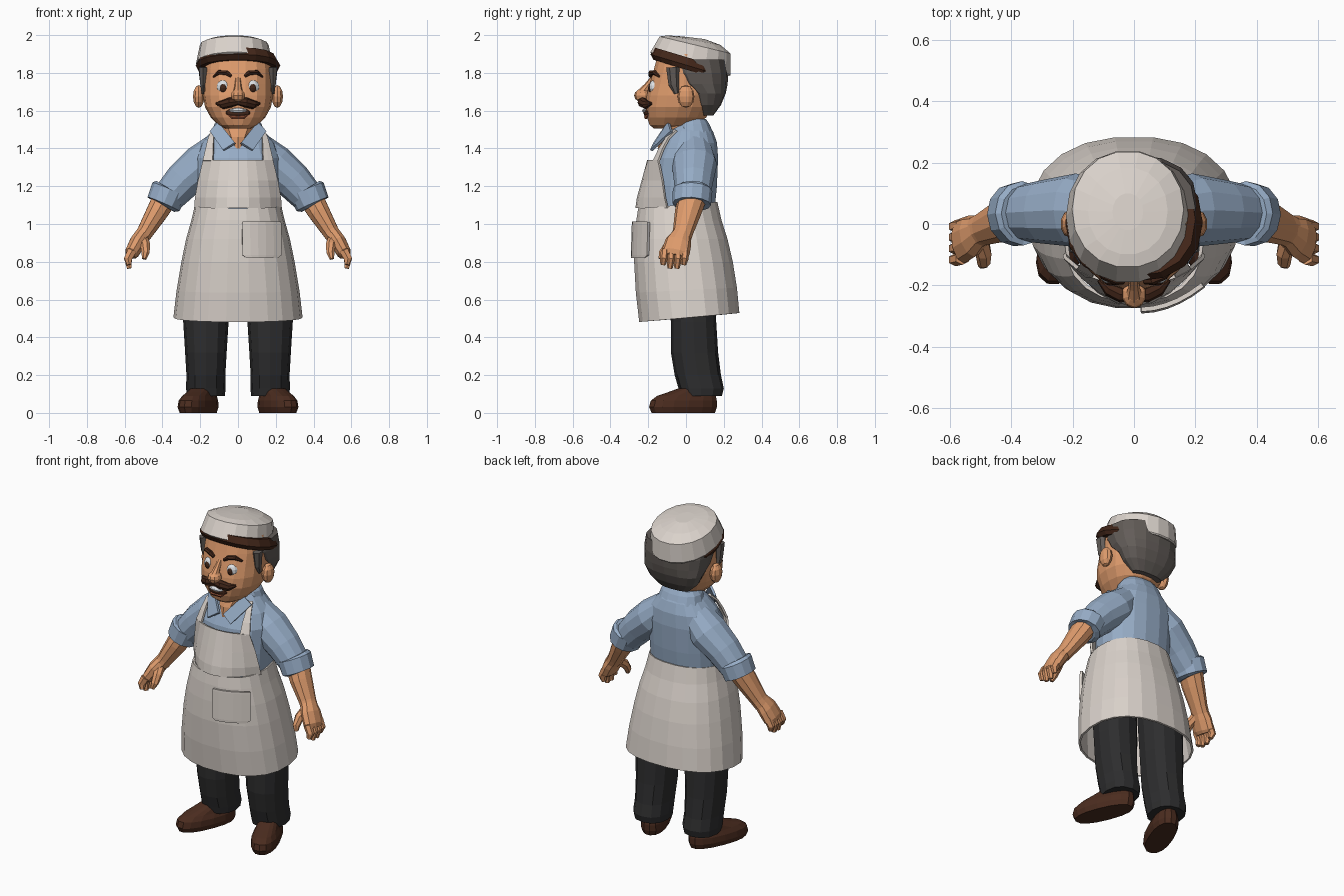
import bpy, bmesh, math
from mathutils import Vector, Matrix


def material(name, r, g, b):
    m = bpy.data.materials.new(name)
    lin = [((c / 255 + 0.055) / 1.055) ** 2.4 for c in (r, g, b)]
    m.diffuse_color = (*lin, 1)
    return m


CREAM = material("cream cloth", 218, 210, 203)
BLUE = material("blue cotton", 150, 172, 198)
SKIN = material("skin", 222, 155, 108)
BLACK = material("black trousers", 45, 45, 46)
LEATHER = material("brown leather", 75, 44, 31)
GREY = material("grey hair", 98, 92, 88)
BROWN = material("dark brown hair", 66, 38, 25)
WHITE = material("eye white", 222, 226, 230)
LIP = material("lip", 150, 84, 58)


def add(name, bm, mat, mirror=False, thick=0):
    bmesh.ops.recalc_face_normals(bm, faces=bm.faces)
    me = bpy.data.meshes.new(name)
    bm.to_mesh(me)
    bm.free()
    me.materials.append(mat)
    ob = bpy.data.objects.new(name, me)
    bpy.context.collection.objects.link(ob)
    if thick:
        ob.modifiers.new("thickness", 'SOLIDIFY').thickness = thick
    if mirror:
        ob.modifiers.new("mirror", 'MIRROR').use_mirror_merge = False
    return ob


def skin_rings(rings, caps=(True, True)):
    """Bridge equal-length point loops into a surface."""
    bm = bmesh.new()
    loops = [[bm.verts.new(p) for p in r] for r in rings]
    n = len(loops[0])
    for a, b in zip(loops, loops[1:]):
        for i in range(n):
            j = (i + 1) % n
            bm.faces.new((a[i], a[j], b[j], b[i]))
    for use, loop in zip(caps, (loops[0], loops[-1])):
        if use:
            bm.faces.new(loop)
    return bm


def loft(name, mat, rings, n=18, cx=0, slope=0, p=2.3, caps=(True, True), mtx=None, **kw):
    """Stack of rounded outlines: (z, half width, y front, y back[, own slope])."""
    def power(c):
        return math.copysign(abs(c) ** (2 / p), c)
    out = []
    for z, hw, y0, y1, *own in rings:
        s, cy, ry = (own[0] if own else slope), (y0 + y1) / 2, (y1 - y0) / 2
        ring = []
        for i in range(n):
            a = 2 * math.pi * i / n
            y = cy + ry * power(math.sin(a))
            ring.append(Vector((cx + hw * power(math.cos(a)), y, z + s * (y - cy))))
        out.append([mtx @ v for v in ring] if mtx else ring)
    return add(name, skin_rings(out, caps), mat, **kw)


def tube(name, mat, pts, n=10, **kw):
    """Limb along a path: (x, y, z, radius along y, other radius)."""
    c = [Vector(q[:3]) for q in pts]
    out = []
    for i, q in enumerate(pts):
        t = (c[min(i + 1, len(c) - 1)] - c[max(i - 1, 0)]).normalized()
        ref = Vector((0, 1, 0)) if abs(t.y) < 0.9 else Vector((0, 0, 1))
        a = (ref - t * ref.dot(t)).normalized()
        b = t.cross(a)
        out.append([c[i] + a * q[3] * math.cos(w) + b * q[-1] * math.sin(w)
                    for w in (2 * math.pi * k / n for k in range(n))])
    return add(name, skin_rings(out), mat, **kw)


def ball(name, mat, loc, size, seg=12, **kw):
    bm = bmesh.new()
    bmesh.ops.create_uvsphere(bm, u_segments=seg, v_segments=seg // 2 + 1, radius=1,
                              matrix=Matrix.Translation(loc) @ Matrix.Diagonal((*size, 1)))
    return add(name, bm, mat, **kw)


def sheet(name, mat, rows, n=8, x_ref=0, **kw):
    """Cloth panel: rows of (z, x start, x end, y at x_ref, curvature)."""
    bm = bmesh.new()
    grid = []
    for z, x0, x1, y, k in rows:
        xs = [x0 + (x1 - x0) * i / n for i in range(n + 1)]
        grid.append([bm.verts.new((x, y + k * (x - x_ref) ** 2, z)) for x in xs])
    for a, b in zip(grid, grid[1:]):
        for i in range(n):
            bm.faces.new((a[i], a[i + 1], b[i + 1], b[i]))
    return add(name, bm, mat, **kw)


# shoes, turned outwards
foot = Matrix.Translation((0.205, 0, 0)) @ Matrix.Rotation(math.radians(22), 4, 'Z')
loft("shoes", LEATHER, [(0, 0.07, -0.195, 0.165), (0.03, 0.08, -0.21, 0.175),
     (0.065, 0.077, -0.2, 0.175), (0.09, 0.065, -0.165, 0.17),
     (0.11, 0.06, -0.1, 0.165), (0.13, 0.055, -0.04, 0.16)], n=16, mtx=foot, mirror=True)

# trousers
legs = loft("trouser_legs", BLACK, [(0.09, 0.1, -0.03, 0.19), (0.13, 0.105, -0.04, 0.2),
     (0.2, 0.103, -0.06, 0.185), (0.32, 0.11, -0.08, 0.17), (0.48, 0.12, -0.08, 0.16),
     (0.75, 0.125, -0.1, 0.15)], n=12, cx=0.17, mirror=True)

# shirt body, sleeves, cuffs
loft("shirt_body", BLUE, [(0.95, 0.2, -0.17, 0.14), (1.06, 0.215, -0.18, 0.152),
     (1.2, 0.22, -0.19, 0.166), (1.35, 0.225, -0.17, 0.172), (1.43, 0.195, -0.13, 0.166),
     (1.49, 0.14, -0.1, 0.145), (1.53, 0.1, -0.06, 0.115)])
tube("sleeves", BLUE, [(0.1, 0.04, 1.4, 0.1, 0.09), (0.19, 0.045, 1.315, 0.12, 0.11),
     (0.29, 0.04, 1.23, 0.105, 0.1), (0.38, 0.035, 1.13, 0.09, 0.085)], n=12, mirror=True)
tube("cuffs", BLUE, [(0.36, 0.035, 1.185, 0.09, 0.085), (0.363, 0.035, 1.18, 0.105, 0.098),
     (0.395, 0.03, 1.105, 0.102, 0.092), (0.398, 0.03, 1.1, 0.075, 0.07)], n=12, mirror=True)

# collar band and folded points, with the open neck
loft("neck", SKIN, [(1.4, 0.02, -0.15, 0), (1.46, 0.065, -0.142, 0.06), (1.51, 0.095, -0.12, 0.085),
                    (1.6, 0.1, -0.1, 0.09)], n=12)
loft("collar_band", BLUE, [(1.48, 0.14, -0.065, 0.148), (1.53, 0.125, -0.05, 0.125),
                           (1.555, 0.105, -0.03, 0.108)], n=14)
bm = bmesh.new()
bm.faces.new([bm.verts.new(v) for v in ((0.1, -0.085, 1.535), (0.012, -0.16, 1.425),
                                      (0.075, -0.178, 1.385), (0.145, -0.07, 1.485))])
add("collar_points", bm, BLUE, mirror=True, thick=0.015)

# forearms and hands
tube("forearms", SKIN, [(0.385, 0.035, 1.14, 0.075, 0.068), (0.43, 0.01, 1.06, 0.07, 0.06),
     (0.49, -0.015, 0.96, 0.055, 0.046), (0.51, -0.025, 0.93, 0.055, 0.044)], mirror=True)
tube("palms", SKIN, [(0.5, -0.02, 0.95, 0.05, 0.042), (0.53, -0.04, 0.905, 0.07, 0.045),
     (0.56, -0.055, 0.85, 0.075, 0.04), (0.568, -0.058, 0.83, 0.06, 0.03)], mirror=True)
for i, (y, tip) in enumerate([(-0.112, 0.785), (-0.075, 0.765), (-0.038, 0.765), (-0.003, 0.785)]):
    tube(f"finger_{i + 1}", SKIN, [(0.56, y, 0.86, 0.021, 0.027), (0.583, y - 0.005, 0.815, 0.021, 0.024),
         (0.575, y - 0.01, tip, 0.014, 0.014)], n=6, mirror=True)
tube("thumbs", SKIN, [(0.505, -0.04, 0.925, 0.03, 0.03), (0.49, -0.095, 0.885, 0.027, 0.027),
     (0.49, -0.125, 0.845, 0.022, 0.022), (0.497, -0.135, 0.815, 0.012, 0.012)], n=7, mirror=True)

# apron skirt, bib, straps, pocket
loft("apron_skirt", CREAM, [(0.505, 0.342, -0.25, 0.285, 0.09), (0.65, 0.325, -0.268, 0.272, 0.05),
     (0.8, 0.3, -0.277, 0.25), (0.92, 0.275, -0.273, 0.222), (1.02, 0.247, -0.265, 0.19),
     (1.1, 0.228, -0.255, 0.168, 0.08)], n=22, caps=(False, False), thick=0.012)
sheet("apron_bib", CREAM, [(1.085, -0.232, 0.232, -0.268, 3.1), (1.14, -0.228, 0.228, -0.26, 2.8),
      (1.23, -0.212, 0.212, -0.235, 2.4), (1.34, -0.185, 0.185, -0.205, 1.6)], thick=0.012)
sheet("apron_straps", CREAM, [(1.335, 0.135, 0.187, -0.205, 1.6), (1.4, 0.132, 0.172, -0.175, 1.7),
      (1.46, 0.13, 0.158, -0.14, 1.9), (1.5, 0.115, 0.14, -0.09, 1.9)], n=2, mirror=True, thick=0.012)
sheet("apron_pocket", CREAM, [(0.82, 0.045, 0.21, -0.291, 1.9), (0.835, 0.025, 0.232, -0.292, 1.9),
      (1.0, 0.022, 0.23, -0.287, 1.9), (1.012, 0.025, 0.227, -0.286, 1.9)],
      n=5, x_ref=0.02, thick=0.015)

# head and ears
loft("head", SKIN, [(1.505, 0.065, -0.17, -0.02), (1.525, 0.105, -0.195, 0.06),
     (1.565, 0.145, -0.208, 0.11), (1.62, 0.175, -0.216, 0.14), (1.68, 0.185, -0.21, 0.16),
     (1.74, 0.183, -0.195, 0.17), (1.82, 0.183, -0.172, 0.17), (1.9, 0.17, -0.15, 0.16)], n=18)
ball("ears", SKIN, (0.208, 0.0, 1.675), (0.032, 0.045, 0.06), seg=10, mirror=True)

# hair: grey back and sides, brown band under the hat
loft("back_hair", GREY, [(1.575, 0.1, 0.08, 0.145), (1.63, 0.16, 0.045, 0.185),
     (1.69, 0.19, 0.02, 0.21), (1.74, 0.2, -0.05, 0.22), (1.8, 0.207, -0.09, 0.225),
     (1.87, 0.2, -0.11, 0.215)], n=16)
tube("sideburns", GREY, [(0.185, -0.07, 1.83, 0.035, 0.025), (0.185, -0.065, 1.74, 0.028, 0.017),
                         (0.185, -0.05, 1.69, 0.012, 0.008)], n=6, mirror=True)
loft("brown_fringe", BROWN, [(1.815, 0.212, -0.172, 0.19), (1.84, 0.224, -0.188, 0.2),
                             (1.88, 0.2, -0.17, 0.2)], n=16, slope=-0.3)

# hat, tipped backwards
loft("hat", CREAM, [(1.842, 0.195, -0.185, 0.235, -0.28), (1.85, 0.202, -0.192, 0.24, -0.28),
     (1.948, 0.182, -0.142, 0.238, -0.24), (1.973, 0.13, -0.1, 0.185, -0.18),
     (1.986, 0.05, -0.02, 0.1, -0.12)], n=18, cx=-0.02, p=2.1)

# face
ball("nose", SKIN, (0, -0.23, 1.68), (0.04, 0.045, 0.035), seg=10)
tube("nose_bridge", SKIN, [(0, -0.175, 1.77, 0.015, 0.015), (0, -0.205, 1.73, 0.018, 0.018),
                           (0, -0.235, 1.69, 0.028, 0.028)], n=8)
ball("eyes", WHITE, (0.077, -0.166, 1.725), (0.036, 0.03, 0.038), mirror=True)
ball("irises", BROWN, (0.078, -0.184, 1.72), (0.02, 0.017, 0.024), seg=10, mirror=True)
tube("eyebrows", BROWN, [(0.035, -0.187, 1.782, 0.01), (0.06, -0.186, 1.8, 0.014),
     (0.1, -0.168, 1.803, 0.013), (0.13, -0.14, 1.78, 0.006)], n=6, mirror=True)
tube("moustache", BROWN, [(0, -0.232, 1.648, 0.018), (0.04, -0.23, 1.644, 0.027),
     (0.08, -0.212, 1.632, 0.024), (0.115, -0.182, 1.638, 0.007)], n=8, mirror=True)
ball("mouth", BROWN, (0, -0.2, 1.59), (0.065, 0.025, 0.03))
ball("teeth", WHITE, (0, -0.21, 1.6), (0.048, 0.022, 0.014), seg=10)
tube("lower_lip", LIP, [(-0.06, -0.195, 1.585, 0.006), (-0.03, -0.212, 1.566, 0.011),
     (0.03, -0.212, 1.566, 0.011), (0.06, -0.195, 1.585, 0.006)], n=6)
